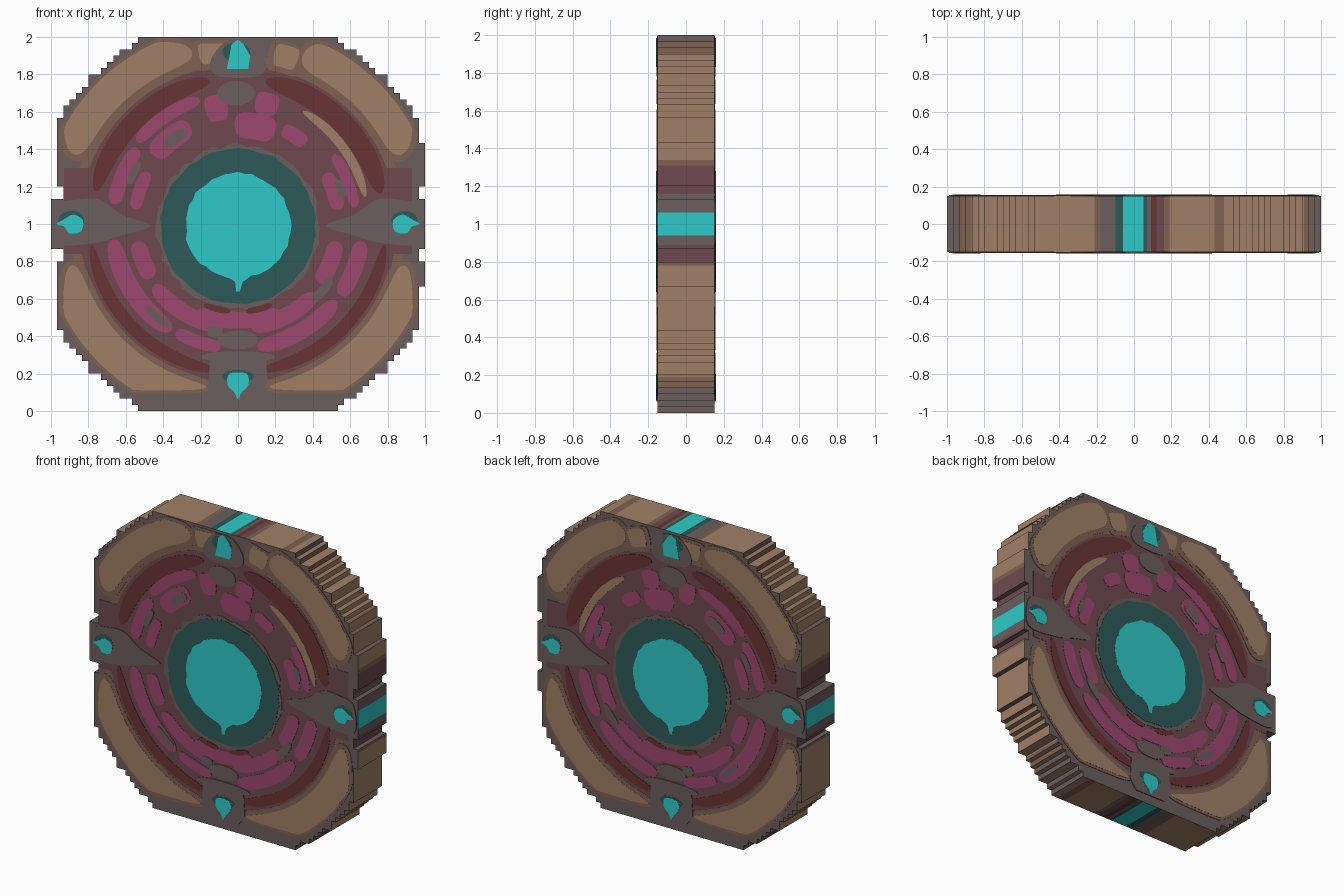
import bpy, bmesh, math, random
from mathutils import Vector

if "Cube" in bpy.data.objects:
    bpy.data.objects.remove(bpy.data.objects["Cube"])

random.seed(4)
HALF = 0.15            # half thickness of the medallion
STEP = 1 / 30          # size of one outline step
C = Vector((0, 1))     # centre of the face pattern (x, z)


def srgb(h):
    v = [int(h[i:i + 2], 16) / 255 for i in (0, 2, 4)]
    return [c / 12.92 if c <= 0.04045 else ((c + 0.055) / 1.055) ** 2.4 for c in v] + [1]


PALETTE = {"cyan": "2ECAC8", "teal": "2D5A58", "tan": "A08067", "brown": "7E6151",
           "grey": "6A5F5D", "mauve": "6E4A4F", "dark_red": "693333", "magenta": "9E476E"}
NAMES = list(PALETTE)
MATS = {}
for n, h in PALETTE.items():
    MATS[n] = bpy.data.materials.new(n)
    MATS[n].diffuse_color = srgb(h)


def finish(name, bm, colours):
    bmesh.ops.recalc_face_normals(bm, faces=bm.faces) if name == "medallion_body" else None
    me = bpy.data.meshes.new(name)
    bm.to_mesh(me)
    bm.free()
    for c in colours:
        me.materials.append(MATS[c])
    bpy.context.collection.objects.link(bpy.data.objects.new(name, me))


def plate(name, pts, colour, layer):
    """Thin inlay of the same outline on the front and on the back."""
    area = sum(a[0] * b[1] - b[0] * a[1] for a, b in zip(pts, pts[1:] + pts[:1]))
    if area < 0:
        pts = pts[::-1]
    bm = bmesh.new()
    for s in (-1, 1):
        top = [bm.verts.new((x, s * (HALF + 0.001 * layer), z)) for x, z in pts]
        low = [bm.verts.new((x, s * HALF, z)) for x, z in pts]
        bm.faces.new(top if s < 0 else top[::-1])
        for i in range(len(pts)):
            j = (i + 1) % len(pts)
            q = [top[i], low[i], low[j], top[j]]
            bm.faces.new(q if s < 0 else q[::-1])
    finish(name, bm, [colour])


def disc(r, n, cz=1.0, wobble=0.0):
    out = []
    for i in range(n):
        a = 2 * math.pi * i / n
        k = r + random.uniform(-wobble, wobble)
        out.append((k * math.cos(a), cz + k * math.sin(a)))
    return out


def band(r0, r1, a0, a1, p=6, sx=9, sz=9, n=36):
    """Arc band with rounded or tapering ends, clipped to |x|<sx and |z-1|<sz."""
    inner, outer = [], []
    for i in range(n + 1):
        u = -math.cos(math.pi * i / n)
        a = math.radians(a0 + (a1 - a0) * (u + 1) / 2)
        c, s = math.cos(a), math.sin(a)
        hi = min(r1, sx / max(abs(c), 1e-6), sz / max(abs(s), 1e-6))
        w = (hi - r0) / 2 * max(math.sqrt(max(0, 1 - abs(u) ** p)), 0.02)
        m = (hi + r0) / 2
        inner.append(((m - w) * c, 1 + (m - w) * s))
        outer.append(((m + w) * c, 1 + (m + w) * s))
    return outer + inner[::-1]


def blob(pts, n=5):
    """Closed smooth curve through a few points."""
    out, k = [], len(pts)
    for i in range(k):
        a, b, c, d = (Vector(pts[(i + o) % k]) for o in (-1, 0, 1, 2))
        for j in range(n):
            t = j / n
            out.append(tuple(0.5 * (2 * b + (c - a) * t + (2 * a - 5 * b + 4 * c - d) * t * t
                                    + (3 * b - a - 3 * c + d) * t ** 3)))
    return out


def ellipse(x, z, rx, rz, n=20):
    return [(x + rx * math.cos(2 * math.pi * i / n), z + rz * math.sin(2 * math.pi * i / n)) for i in range(n)]


# --- stepped body -------------------------------------------------------
def reach(z, right):
    d = abs(z - 1)
    w = math.floor(math.sqrt(1.12 ** 2 - d * d) / STEP) * STEP
    w = min(w, 29 * STEP)
    if d < 0.117:
        return 1.0
    if d < 0.19:
        return 29 * STEP if right else 28 * STEP
    if right and (1.19 < z < 1.42 or 0.65 < z < 0.81):
        return 1.0
    return w


rows = [(i * STEP, (i + 1) * STEP) for i in range(60)]
outline = []
for right in (True, False):
    for lo, hi in (rows if right else rows[::-1]):
        x = reach((lo + hi) / 2, right) * (1 if right else -1)
        for z in ((lo, hi) if right else (hi, lo)):
            if len(outline) > 1 and abs(outline[-1][0] - x) < 1e-6 and abs(outline[-2][0] - x) < 1e-6:
                outline.pop()
            if not outline or (Vector(outline[-1]) - Vector((x, z))).length > 1e-6:
                outline.append((x, z))

# colour stripes on the rim: (upper limit, colour), by height and by x
BY_Z = [(0.13, "grey"), (0.19, "brown"), (0.78, "tan"), (0.80, "brown"), (0.89, "mauve"), (0.94, "grey"),
        (1.06, "cyan"), (1.16, "grey"), (1.31, "mauve"), (1.34, "brown"), (1.90, "tan"), (1.96, "brown"), (9, "grey")]
BY_X = [(-0.93, "grey"), (-0.87, "brown"), (-0.21, "tan"), (-0.18, "brown"), (-0.1, "grey"), (-0.06, "teal"),
        (0.05, "cyan"), (0.07, "teal"), (0.09, "grey"), (0.12, "dark_red"), (0.16, "mauve"), (0.19, "brown"),
        (0.43, "tan"), (0.48, "brown"), (0.91, "tan"), (0.95, "brown"), (9, "grey")]
bm = bmesh.new()
loop = []          # outline vertices with the colour of the edge that follows
for i, a in enumerate(outline):
    b = outline[(i + 1) % len(outline)]
    k = 1 if abs(a[0] - b[0]) < 1e-6 else 0
    table = BY_Z if k else BY_X
    cuts = [t for t, _ in table if min(a[k], b[k]) + 1e-4 < t < max(a[k], b[k]) - 1e-4]
    stops = [a[k]] + sorted(cuts, reverse=a[k] > b[k]) + [b[k]]
    for s, e in zip(stops, stops[1:]):
        col = next(c for t, c in table if (s + e) / 2 < t)
        loop.append(((a[0], s) if k else (s, a[1]), NAMES.index(col)))
front = [bm.verts.new((x, -HALF, z)) for (x, z), _ in loop]
back = [bm.verts.new((x, HALF, z)) for (x, z), _ in loop]
for f in (bm.faces.new(front), bm.faces.new(back[::-1])):
    f.material_index = NAMES.index("grey")
for i, (_, col) in enumerate(loop):
    j = (i + 1) % len(loop)
    bm.faces.new((front[i], back[i], back[j], front[j])).material_index = col
finish("medallion_body", bm, NAMES)

# --- base fields --------------------------------------------------------
plate("brown_field", disc(0.90, 72), "brown", 1)
plate("mauve_field", disc(0.85, 72), "mauve", 2)
for s, n in ((-1, "left"), (1, "right")):
    plate(n + "_side_field", [(s * 0.75, 0.84), (s * 0.93, 0.84), (s * 0.93, 1.3), (s * 0.75, 1.3)], "mauve", 2)

# --- tan outer segments with brown borders: inner, outer radius, angles, z clip
SEGMENTS = [(0.895, 1.075, 105, 157, 0.975), (0.89, 1.075, 23, 69, 0.975), (0.87, 1.06, 194, 259, 0.89),
            (0.87, 1.06, 281, 346, 0.89), (0.87, 1.0, 93.5, 103, 0.965), (0.87, 1.0, 70, 78, 0.97)]
for i, (r0, r1, a0, a1, sz) in enumerate(SEGMENTS):
    plate(f"segment_border_{i}", band(r0 - 0.03, r1 + 0.005, a0 - 2, a1 + 2, 12, 0.96, sz + 0.02), "brown", 3)
    plate(f"tan_segment_{i}", band(r0, r1 - 0.01, a0, a1, 10, 0.935, sz), "tan", 4)

# --- dark red crescents -------------------------------------------------
for i, (r0, r1, a0, a1) in enumerate([(0.72, 0.835, 12, 79), (0.73, 0.83, 101, 167),
                                      (0.755, 0.825, 188, 262), (0.755, 0.825, 278, 352)]):
    plate(f"red_crescent_{i}", band(r0, r1, a0, a1, 4), "dark_red", 4)

# --- magenta strokes: inner, outer radius, start, end angle --------------
STROKES = [(0.63, 0.71, 143, 171), (0.66, 0.73, 107, 141), (0.52, 0.59, 150, 172), (0.52, 0.64, 116, 141),
           (0.56, 0.70, 95, 106), (0.46, 0.60, 68, 92), (0.60, 0.72, 71, 82), (0.52, 0.60, 50, 65),
           (0.50, 0.58, 8, 30), (0.60, 0.66, 8, 36), (0.62, 0.72, 187, 238), (0.50, 0.59, 190, 212),
           (0.51, 0.60, 216, 262), (0.63, 0.70, 240, 262), (0.47, 0.56, 245, 295), (0.51, 0.60, 277, 318),
           (0.62, 0.71, 279, 322), (0.62, 0.71, 325, 352), (0.49, 0.58, 324, 350)]
for i, (r0, r1, a0, a1) in enumerate(STROKES):
    plate(f"magenta_stroke_{i}", band(r0, r1, a0, a1, 6, n=16), "magenta", 4)
plate("tan_highlight", band(0.67, 0.72, 12, 60, 4), "tan", 5)

# --- grey patches -------------------------------------------------------
for i, (r0, r1, a0, a1) in enumerate([(0.54, 0.60, 119, 133), (0.60, 0.64, 148, 160), (0.55, 0.60, 314, 330),
                                      (0.56, 0.62, 254, 262), (0.64, 0.68, 222, 236), (0.56, 0.60, 14, 24)]):
    plate(f"grey_fleck_{i}", band(r0, r1, a0, a1, 4, n=12), "grey", 6)
plate("upper_grey_spot", ellipse(-0.01, 1.7, 0.1, 0.065), "grey", 6)
plate("lower_grey_spot", ellipse(0, 0.38, 0.11, 0.05), "grey", 6)
plate("lower_grey_foot", ellipse(0, 0.29, 0.2, 0.03), "grey", 6)
plate("upper_gem_mount", blob([(-0.07, 1.97), (0.07, 1.97), (0.15, 1.86), (0.1, 1.79), (-0.1, 1.79), (-0.15, 1.86)]),
      "grey", 6)
plate("lower_gem_mount", [(-0.11, 0.06), (0.11, 0.06), (0.16, 0.12), (0.15, 0.28), (-0.15, 0.28), (-0.16, 0.12)],
      "grey", 6)
for s, n in ((-1, "left"), (1, "right")):
    plate(n + "_gem_mount", blob([(s * x, z) for x, z in (
        (0.97, 1.09), (0.86, 1.13), (0.74, 1.13), (0.62, 1.05), (0.47, 0.99), (0.62, 0.94), (0.76, 0.90),
        (0.97, 0.90))]), "grey", 6)

# --- centre eye ---------------------------------------------------------
plate("eye_rim", disc(0.435, 60, 0.985, 0.012), "grey", 5)
for i, a in enumerate((247, 275)):
    plate(f"eye_shadow_{i}", band(0.452, 0.485, a, a + 18, 4, n=12), "dark_red", 6)
plate("eye_ring", disc(0.415, 56, 0.987, 0.006), "teal", 7)
plate("eye_core", disc(0.282, 48, 0.992, 0.007), "cyan", 8)
plate("eye_drip", [(-0.07, 0.73), (-0.015, 0.69), (-0.01, 0.64), (0.01, 0.64), (0.025, 0.69), (0.08, 0.73)], "cyan", 8)

# --- four small gems with teal sockets ----------------------------------
plate("upper_socket", ellipse(-0.01, 1.92, 0.075, 0.05), "teal", 7)
plate("upper_gem", [(-0.06, 1.83), (0.055, 1.83), (0.065, 1.9), (0.03, 1.96), (0, 1.985), (-0.035, 1.96),
                    (-0.045, 1.9)], "cyan", 8)
plate("lower_socket", ellipse(0, 0.185, 0.085, 0.035), "teal", 7)
plate("lower_gem", blob([(-0.045, 0.2), (0.045, 0.2), (0.055, 0.14), (0.02, 0.1), (0, 0.065), (-0.02, 0.1),
                         (-0.055, 0.14)]), "cyan", 8)
for s, n in ((-1, "left"), (1, "right")):
    plate(n + "_socket", ellipse(s * 0.89, 1.02, 0.07, 0.05), "teal", 7)
    plate(n + "_gem", blob([(s * x, z) for x, z in (
        (0.97, 1.0), (0.93, 1.025), (0.88, 1.05), (0.83, 1.02), (0.84, 0.96), (0.9, 0.95), (0.93, 0.985))]), "cyan", 8)

for m in bpy.data.materials:
    if m.users and not m.is_grease_pencil:
        m.use_nodes = True
        m.node_tree.nodes["Principled BSDF"].inputs["Base Color"].default_value = m.diffuse_color
